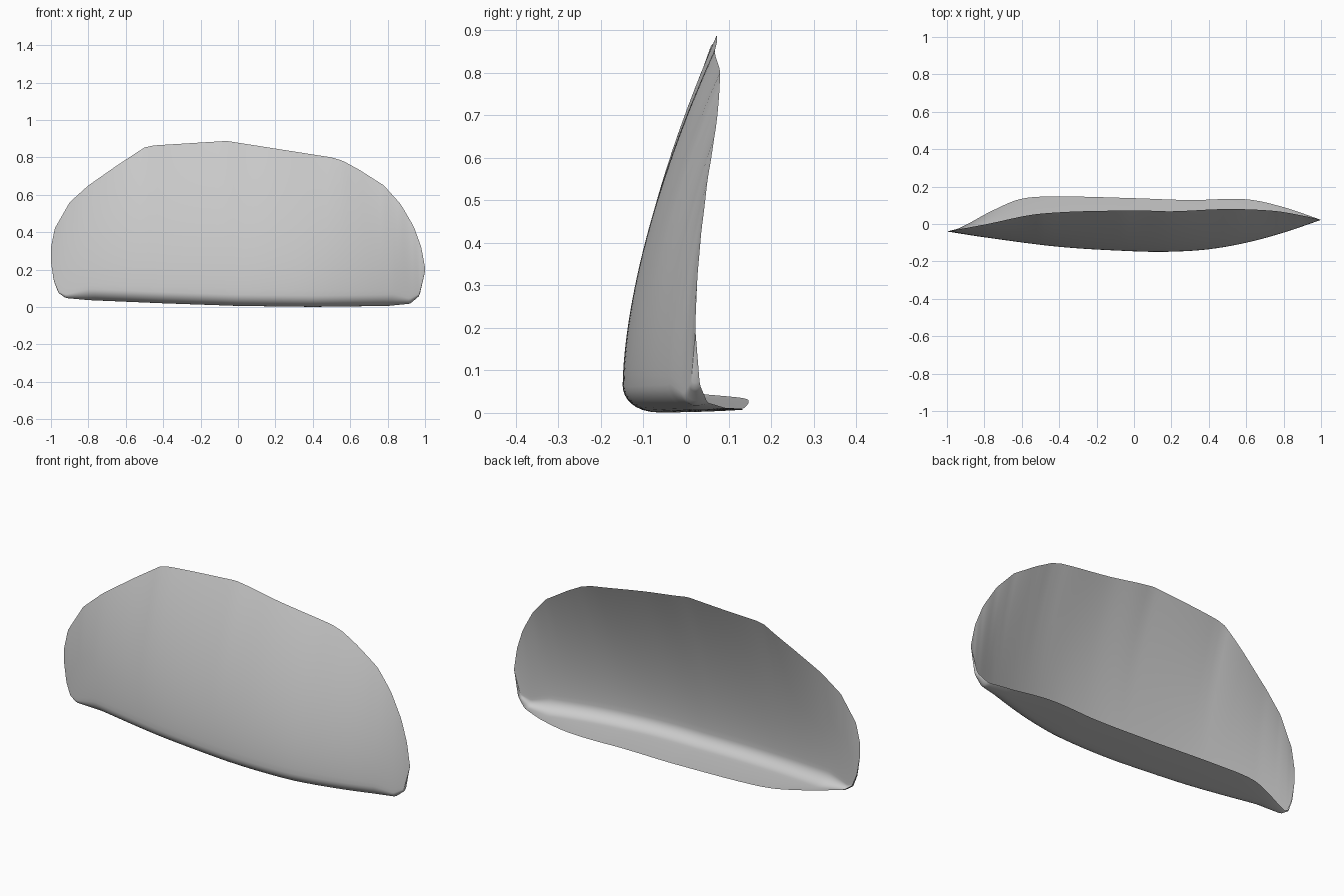
import bpy
import bmesh
import math

cube = bpy.data.objects.get("Cube")
if cube:
    bpy.data.objects.remove(cube, do_unlink=True)

COLUMNS, WALL_ROWS, BEND_ROWS, FLOOR_ROWS = 120, 28, 8, 8

# Outlines along the length, as (x, value) points
FRONT_Y = [(-1, -.04), (-.8, -.071), (-.4, -.122), (0, -.146), (.2, -.148),
           (.4, -.135), (.6, -.1), (.8, -.046), (1, .022)]
BACK_Y = [(-1, -.04), (-.93, -.02), (-.75, .075), (-.6, .135), (-.4, .147),
          (0, .138), (.3, .128), (.6, .132), (.8, .09), (1, .022)]
RIM_Y = [(-1, -.04), (-.8, -.003), (-.5, .055), (0, .073), (.2, .068),
         (.5, .08), (.75, .07), (.9, .045), (1, .022)]
BASE_Z = [(-1, .24), (-.985, .14), (-.96, .075), (-.92, .048), (-.8, .037), (-.4, .02),
          (0, .006), (.4, .001), (.8, .006), (.92, .018), (.97, .06), (1, .19)]
RIM_Z = [(-1, .32), (-.98, .42), (-.9, .56), (-.8, .65), (-.65, .755), (-.5, .853),
         (-.45, .864), (-.06, .888), (.5, .8), (.56, .782), (.65, .733), (.78, .65),
         (.87, .55), (.94, .43), (.98, .32), (1, .21)]


def sample(points, x, smooth=True):
    """Value of an outline at x, as a smooth or straight-sided curve."""
    last = len(points) - 2
    i = next((k for k in range(last) if x <= points[k + 1][0]), last)

    def slope(k):
        a, b = points[max(k - 1, 0)], points[min(k + 1, last + 1)]
        return (b[1] - a[1]) / (b[0] - a[0])

    (xa, va), (xb, vb) = points[i], points[i + 1]
    w = xb - xa
    t = (x - xa) / w
    if not smooth:
        return va + (vb - va) * t
    ease = t * t * (3 - 2 * t)
    return (va + (vb - va) * ease + slope(i) * w * t * (1 - t) ** 2
            - slope(i + 1) * w * t * t * (1 - t))


def section(x):
    """One cross-section: leaning wall, rounded bend, then floor."""
    front, back, rim = (sample(p, x) for p in (FRONT_Y, BACK_Y, RIM_Y))
    base = sample(BASE_Z, x, False)
    top = sample(RIM_Z, x, False)
    radius_y = min(.07, .5 * max(back - front, 0))
    radius_z = min(.06, .45 * (top - base), radius_y)
    foot = base + radius_z
    pts = []
    for k in range(WALL_ROWS):
        s = 1 - k / WALL_ROWS
        pts.append((x, front + (rim - front) * s ** 1.65, foot + (top - foot) * s))
    for k in range(BEND_ROWS):
        a = math.pi / 2 * k / BEND_ROWS
        pts.append((x, front + radius_y * (1 - math.cos(a)), foot - radius_z * math.sin(a)))
    for k in range(FLOOR_ROWS + 1):
        s = k / FLOOR_ROWS
        start = front + radius_y
        pts.append((x, start + (back - start) * s, base + .006 * s * s))
    return pts


# Curved shell, columns packed closer together toward the tips
bm = bmesh.new()
columns = []
for i in range(COLUMNS + 1):
    x = -math.cos(math.pi * i / COLUMNS)
    columns.append([bm.verts.new(p) for p in section(x)])
for a, b in zip(columns, columns[1:]):
    for k in range(len(a) - 1):
        bm.faces.new((a[k], a[k + 1], b[k + 1], b[k]))
bmesh.ops.remove_doubles(bm, verts=bm.verts[:], dist=.0002)
for face in bm.faces:
    face.smooth = True

mesh = bpy.data.meshes.new("curved_shell")
bm.to_mesh(mesh)
bm.free()
shell = bpy.data.objects.new("curved_shell", mesh)
bpy.context.collection.objects.link(shell)

# Plain light grey
grey = bpy.data.materials.new("light_grey")
grey.use_nodes = True
colour = (.6, .6, .6, 1)
grey.diffuse_color = colour
grey.node_tree.nodes["Principled BSDF"].inputs["Base Color"].default_value = colour
mesh.materials.append(grey)
